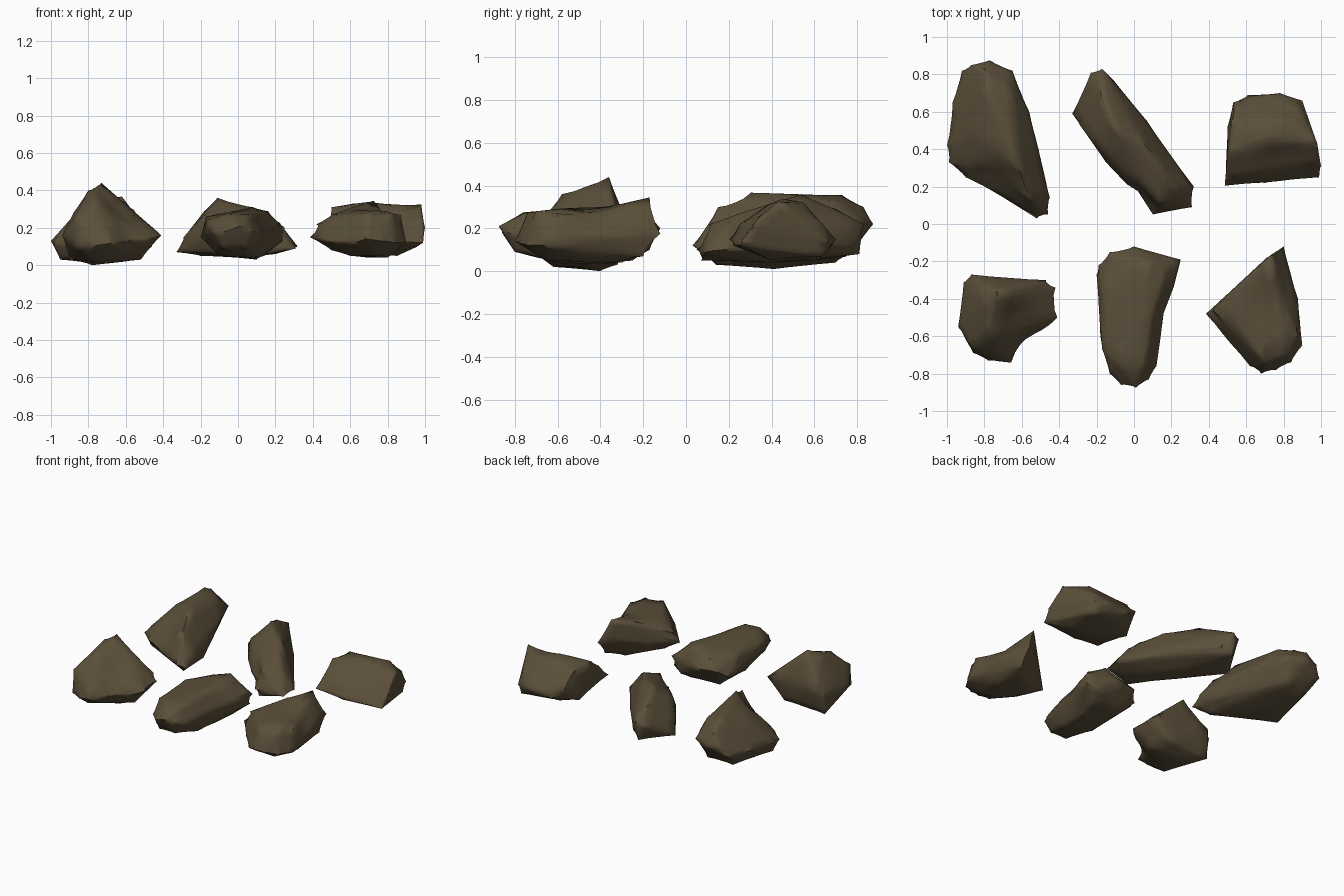
import bpy, bmesh
from mathutils import Vector

earth = bpy.data.materials.new("earth_brown")
earth.diffuse_color = (0.105, 0.078, 0.042, 1)


def rock(name, points, dents=()):
    """Stone from its corner points, softened, with optional (centre, radius, push) dents."""
    bm = bmesh.new()
    for p in points:
        bm.verts.new(p)
    res = bmesh.ops.convex_hull(bm, input=bm.verts[:])
    loose = {g for g in res["geom_interior"] + res["geom_unused"]
             if isinstance(g, bmesh.types.BMVert) and g.is_valid}
    bmesh.ops.delete(bm, geom=list(loose), context='VERTS')
    corners = {v.co.to_tuple(4) for v in bm.verts}
    bmesh.ops.subdivide_edges(bm, edges=bm.edges[:], cuts=3, use_grid_fill=True)
    # Soften the ridges but hold the corners
    soft = [v for v in bm.verts if v.co.to_tuple(4) not in corners]
    bmesh.ops.smooth_vert(bm, verts=soft, factor=0.35,
                          use_axis_x=True, use_axis_y=True, use_axis_z=True)
    for centre, radius, push in dents:
        for v in bm.verts:
            d = (v.co - Vector(centre)).length / radius
            if d < 1:
                v.co += Vector(push) * (1 - d * d) ** 2
    bmesh.ops.recalc_face_normals(bm, faces=bm.faces[:])
    me = bpy.data.meshes.new(name)
    bm.to_mesh(me)
    bm.free()
    me.materials.append(earth)
    ob = bpy.data.objects.new(name, me)
    bpy.context.collection.objects.link(ob)
    bpy.ops.object.select_all(action='DESELECT')
    ob.select_set(True)
    bpy.context.view_layer.objects.active = ob
    bpy.ops.object.shade_smooth_by_angle(angle=1.0)


# Each stone: rim corners, then top corners, then underside corners
rock("peaked_rock", [
    (-.91, -.31, .18), (-.87, -.27, .22), (-.94, -.55, .16), (-.86, -.69, .10),
    (-.87, -.66, .26), (-.78, -.73, .10), (-.65, -.75, .12), (-.55, -.65, .12),
    (-.41, -.50, .16), (-.42, -.34, .17), (-.47, -.30, .20), (-.58, -.31, .05),
    (-.73, -.36, .44), (-.80, -.40, .40), (-.77, -.58, .36), (-.63, -.40, .31),
    (-.88, -.45, .28),
    (-.78, -.40, 0), (-.90, -.32, .03), (-.60, -.50, .02), (-.52, -.45, .03),
    (-.78, -.62, .02)],
    [((-.55, -.68, .14), .17, (-.03, .04, 0)), ((-.62, -.50, .30), .15, (-.02, 0, -.03))])

rock("tapered_rock", [
    (0, -.12, .20), (-.13, -.15, .20), (-.19, -.22, .15), (-.20, -.27, .15),
    (-.18, -.60, .18), (-.13, -.80, .18), (-.07, -.86, .18), (.01, -.875, .21),
    (.08, -.83, .18), (.12, -.76, .17), (.13, -.68, .18), (.25, -.19, .20),
    (.24, -.20, .13), (.16, -.17, .10),
    (.08, -.20, .31), (-.06, -.19, .26), (.16, -.28, .29), (-.17, -.37, .26),
    (-.08, -.50, .28), (.05, -.55, .295), (-.17, -.67, .24), (-.06, -.76, .275),
    (.05, -.76, .27),
    (-.08, -.80, .09), (.05, -.80, .09), (-.10, -.55, .05), (.09, -.60, .04),
    (.10, -.40, .03), (.14, -.25, .05), (-.10, -.25, .06)],
    [((.18, -.50, .18), .2, (-.025, 0, 0))])

rock("pointed_rock", [
    (.385, -.48, .15), (.42, -.46, .22), (.53, -.35, .15), (.71, -.18, .20),
    (.80, -.12, .175), (.88, -.40, .18), (.90, -.65, .12), (.84, -.74, .12),
    (.76, -.78, .13), (.68, -.80, .14), (.62, -.76, .12), (.50, -.62, .12),
    (.725, -.17, .345), (.61, -.30, .31), (.50, -.47, .27), (.70, -.74, .275),
    (.87, -.60, .27), (.82, -.70, .28), (.60, -.58, .28),
    (.60, -.55, .05), (.75, -.65, .05), (.80, -.45, .04), (.70, -.30, .04),
    (.50, -.47, .08), (.80, -.20, .07)],
    [((.80, -.40, .30), .22, (-.01, 0, -.04))])

rock("large_rock", [
    (-.77, .875, .22), (-.87, .85, .22), (-.92, .82, .15), (-.97, .65, .15),
    (-1.0, .42, .13), (-.99, .33, .12), (-.90, .25, .12), (-.76, .18, .12),
    (-.52, .03, .12), (-.46, .05, .10), (-.45, .14, .15), (-.51, .40, .20),
    (-.56, .60, .22), (-.65, .82, .22), (-.49, .30, .08),
    (-.62, .30, .37), (-.56, .15, .30), (-.78, .73, .355), (-.70, .50, .35),
    (-.85, .50, .30), (-.80, .30, .27), (-.80, .83, .30), (-.66, .70, .33),
    (-.78, .41, .01), (-.95, .35, .03), (-.87, .70, .04), (-.70, .75, .07),
    (-.56, .33, .04), (-.54, .14, .03)],
    [((-.72, .24, .25), .2, (0, .03, -.035))])

rock("slanted_rock", [
    (-.33, .59, .07), (-.23, .81, .20), (-.17, .83, .22), (-.11, .77, .12),
    (.01, .62, .15), (.07, .55, .15), (.32, .20, .10), (.31, .09, .09),
    (.10, .05, .10), (.09, .11, .12), (-.15, .33, .15), (-.29, .53, .15),
    (-.11, .54, .36), (-.18, .70, .29), (-.20, .43, .25), (.02, .45, .32),
    (.17, .25, .27), (.13, .11, .22), (.08, .40, .31), (.22, .20, .23),
    (-.20, .60, .05), (0, .40, .04), (.20, .17, .06), (-.18, .81, .08),
    (.12, .07, .05)],
    [((.05, .15, .13), .13, (.025, .025, 0))])

rock("blocky_rock", [
    (.485, .205, .15), (.50, .52, .08), (.53, .65, .20), (.61, .69, .13),
    (.78, .70, .15), (.90, .66, .14), (.96, .47, .18), (1.0, .31, .20),
    (.99, .25, .12), (.70, .22, .12),
    (.50, .38, .31), (.52, .55, .30), (.62, .50, .33), (.70, .45, .34),
    (.85, .55, .32), (.98, .43, .325), (.98, .34, .26), (.88, .64, .22),
    (.53, .25, .22),
    (.60, .40, .07), (.85, .40, .05), (.96, .30, .10), (.89, .64, .07),
    (.60, .60, .08)],
    [((.82, .33, .28), .2, (0, .01, -.03))])
